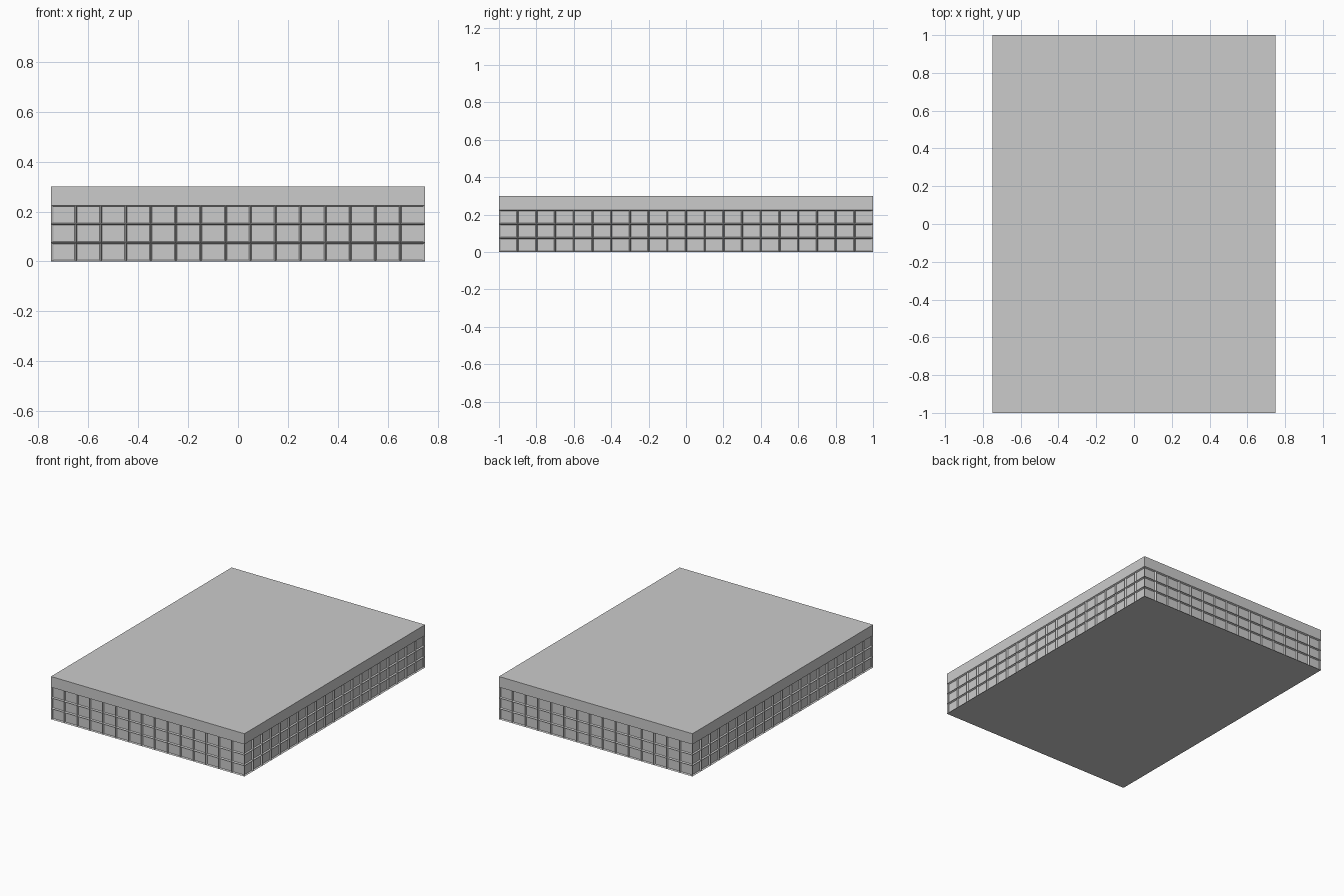
import bpy, bmesh
from mathutils import Vector

if "Cube" in bpy.data.objects:
    bpy.data.objects.remove(bpy.data.objects["Cube"])

SIZE = Vector((1.5, 2.0, 0.3))
CELLS = (15, 20, 4)        # columns front, columns side, floors (top floor is the plain band)
FRAME, RECESS = 0.005, 0.01

bm = bmesh.new()

# Solid block standing on the ground
bmesh.ops.create_cube(bm, size=1.0)
bmesh.ops.scale(bm, vec=SIZE, verts=bm.verts)
bmesh.ops.translate(bm, vec=(0, 0, SIZE.z / 2), verts=bm.verts)
low = Vector((-SIZE.x / 2, -SIZE.y / 2, 0))

# Slice the block into an even grid of panels
for axis in range(3):
    normal = Vector((0, 0, 0))
    normal[axis] = 1
    for i in range(1, CELLS[axis]):
        bmesh.ops.bisect_plane(
            bm, geom=bm.verts[:] + bm.edges[:] + bm.faces[:], dist=1e-6,
            plane_co=low + normal * (SIZE[axis] * i / CELLS[axis]), plane_no=normal)

# Recessed windows: three lower rows on all four sides
bm.normal_update()
band_z = SIZE.z * 0.75
windows = [f for f in bm.faces
           if abs(f.normal.z) < 0.5 and f.calc_center_median().z < band_z]
bmesh.ops.inset_individual(bm, faces=windows, thickness=FRAME, depth=-RECESS,
                           use_even_offset=True)

# Merge the flat roof and underside back into clean single faces
for z in (0, SIZE.z):
    flat = [f for f in bm.faces
            if abs(f.normal.z) > 0.9 and abs(f.calc_center_median().z - z) < 1e-4]
    bmesh.ops.dissolve_faces(bm, faces=flat)

mesh = bpy.data.meshes.new("windowed_block")
bm.to_mesh(mesh)
bm.free()
block = bpy.data.objects.new("windowed_block", mesh)
bpy.context.collection.objects.link(block)
